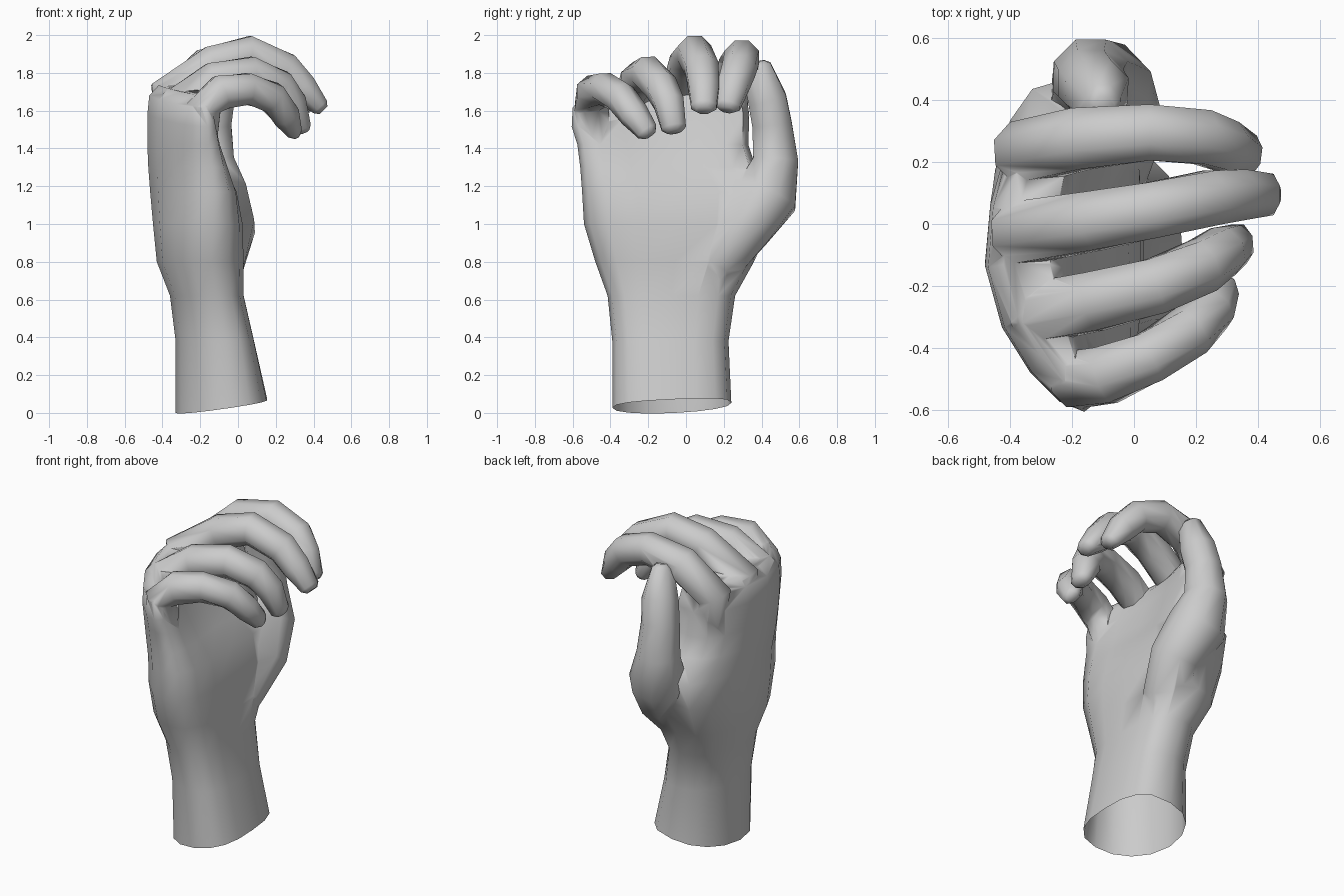
import bpy, bmesh
from math import sin, cos, pi, radians, copysign
from mathutils import Vector

if "Cube" in bpy.data.objects:
    bpy.data.objects.remove(bpy.data.objects["Cube"])


def loft(name, rings):
    """Closed mesh through a list of equally sized point rings."""
    bm = bmesh.new()
    vs = [[bm.verts.new(p) for p in r] for r in rings]
    n = len(vs[0])
    for a, b in zip(vs, vs[1:]):
        for i in range(n):
            j = (i + 1) % n
            bm.faces.new((a[i], a[j], b[j], b[i]))
    bm.faces.new(vs[0][::-1])
    bm.faces.new(vs[-1])
    bmesh.ops.recalc_face_normals(bm, faces=bm.faces)
    me = bpy.data.meshes.new(name)
    bm.to_mesh(me)
    bm.free()
    ob = bpy.data.objects.new(name, me)
    bpy.context.collection.objects.link(ob)
    return ob


def palm_ring(z, back, palm, y0, y1, cup, n=16):
    """Flattened oval; cup curls the side edges toward the palm."""
    pts = []
    for i in range(n):
        a = 2 * pi * i / n
        c, t = cos(a), sin(a)
        c = copysign(abs(c) ** (0.7 if z > 0.7 and t > 0 else 0.88), c)
        t = copysign(abs(t) ** 0.9, t)
        x = (back + palm) / 2 + (palm - back) / 2 * c
        if t < 0:
            x += cup * abs(t) ** 1.6
        else:
            x += cup * t * t * (0.3 + 0.45 * (c > 0.1))
        y = (y0 + y1) / 2 + (y1 - y0) / 2 * t
        if z == 0:      # slanted cut at the wrist
            zz = 0.037 + 0.15 * (x + 0.1) + 0.05 * y
        else:           # knuckle line drops toward the little finger
            zz = z - (0.16 * max(0, -y - 0.2) if z > 1.5 else 0)
        pts.append((x, y, zz))
    return pts


def digit(name, path, n=8):
    """Tube along (x, y, z, radius) points with a flattened, tapered tip."""
    P = [Vector(p[:3]) for p in path]
    rings = []
    for k, p in enumerate(P):
        t = (P[min(k + 1, len(P) - 1)] - P[max(k - 1, 0)]).normalized()
        side = Vector((0, 1, 0))
        side = (side - t * side.dot(t)).normalized()
        up = t.cross(side)
        r = path[k][3]
        last = k == len(P) - 1
        ring = [p + side * r * cos(2 * pi * (i + .5) / n) * 1.03
                + up * r * sin(2 * pi * (i + .5) / n) * (0.75 if last else 1.03)
                for i in range(n)]
        rings.append(ring)
        if last:
            rings.append([p + t * 0.025 + (q - p) * 0.6 for q in ring])
    return loft(name, rings)


# wrist, palm and thumb web: z, back x, palm x, y min, y max, cup
hand = loft("hand", [palm_ring(*r) for r in [
    (0.00, -.33, .155, -.39, .24, .05),
    (0.38, -.33, .085, -.39, .225, .05),
    (0.62, -.36, .03, -.415, .26, .05),
    (0.80, -.43, .03, -.48, .36, .06),
    (1.00, -.45, .02, -.54, .45, .08),
    (1.17, -.465, -.02, -.55, .47, .11),
    (1.30, -.475, -.09, -.56, .37, .14),
    (1.42, -.48, -.15, -.575, .33, .16),
    (1.58, -.48, -.20, -.605, .335, .18),
    (1.68, -.47, -.23, -.60, .32, .18),
    (1.735, -.42, -.27, -.53, .27, .16)]])

# thumb with its fleshy base, then the four curled fingers
digits = [
    digit("thumb", [
        (-.13, .06, .58, .08), (-.09, .17, .80, .13), (-.055, .31, .98, .15),
        (-.11, .43, 1.15, .17), (-.14, .475, 1.34, .125),
        (-.14, .455, 1.53, .110), (-.12, .43, 1.66, .107),
        (-.10, .375, 1.83, .08)]),
    digit("index_finger", [
        (-.31, .21, 1.45, .08), (-.355, .23, 1.67, .105), (-.17, .275, 1.83, .105),
        (.05, .295, 1.88, .095), (.22, .28, 1.82, .092),
        (.30, .25, 1.73, .085), (.37, .22, 1.625, .07)]),
    digit("middle_finger", [
        (-.35, -.04, 1.45, .08), (-.37, -.03, 1.69, .105), (-.13, .01, 1.85, .10),
        (.06, .045, 1.905, .095), (.25, .085, 1.82, .092),
        (.34, .095, 1.72, .085), (.435, .095, 1.62, .07)]),
    digit("ring_finger", [
        (-.28, -.27, 1.42, .07), (-.31, -.285, 1.65, .10), (-.13, -.25, 1.76, .10),
        (.07, -.20, 1.795, .095), (.22, -.135, 1.73, .09),
        (.285, -.09, 1.64, .083), (.34, -.065, 1.51, .068)]),
    digit("little_finger", [
        (-.17, -.46, 1.42, .06), (-.18, -.50, 1.62, .095), (-.09, -.487, 1.695, .097),
        (.05, -.43, 1.715, .087), (.18, -.345, 1.67, .085),
        (.25, -.275, 1.58, .078), (.295, -.205, 1.49, .06)]),
]

# fuse everything into one skin
for d in digits:
    m = hand.modifiers.new(d.name, 'BOOLEAN')
    m.operation, m.solver, m.object = 'UNION', 'EXACT', d
dg = bpy.context.evaluated_depsgraph_get()
me = bpy.data.meshes.new_from_object(hand.evaluated_get(dg))
hand.modifiers.clear()
hand.data = me
for d in digits:
    bpy.data.objects.remove(d)

# open the cut end of the wrist
bm = bmesh.new()
bm.from_mesh(me)
cut = [f for f in bm.faces
       if f.normal.z < -0.8 and f.calc_center_median().z < 0.1]
bmesh.ops.delete(bm, geom=cut, context='FACES')
bm.to_mesh(me)
bm.free()

bpy.context.view_layer.objects.active = hand
hand.select_set(True)
bpy.ops.object.shade_smooth_by_angle(angle=radians(70))
